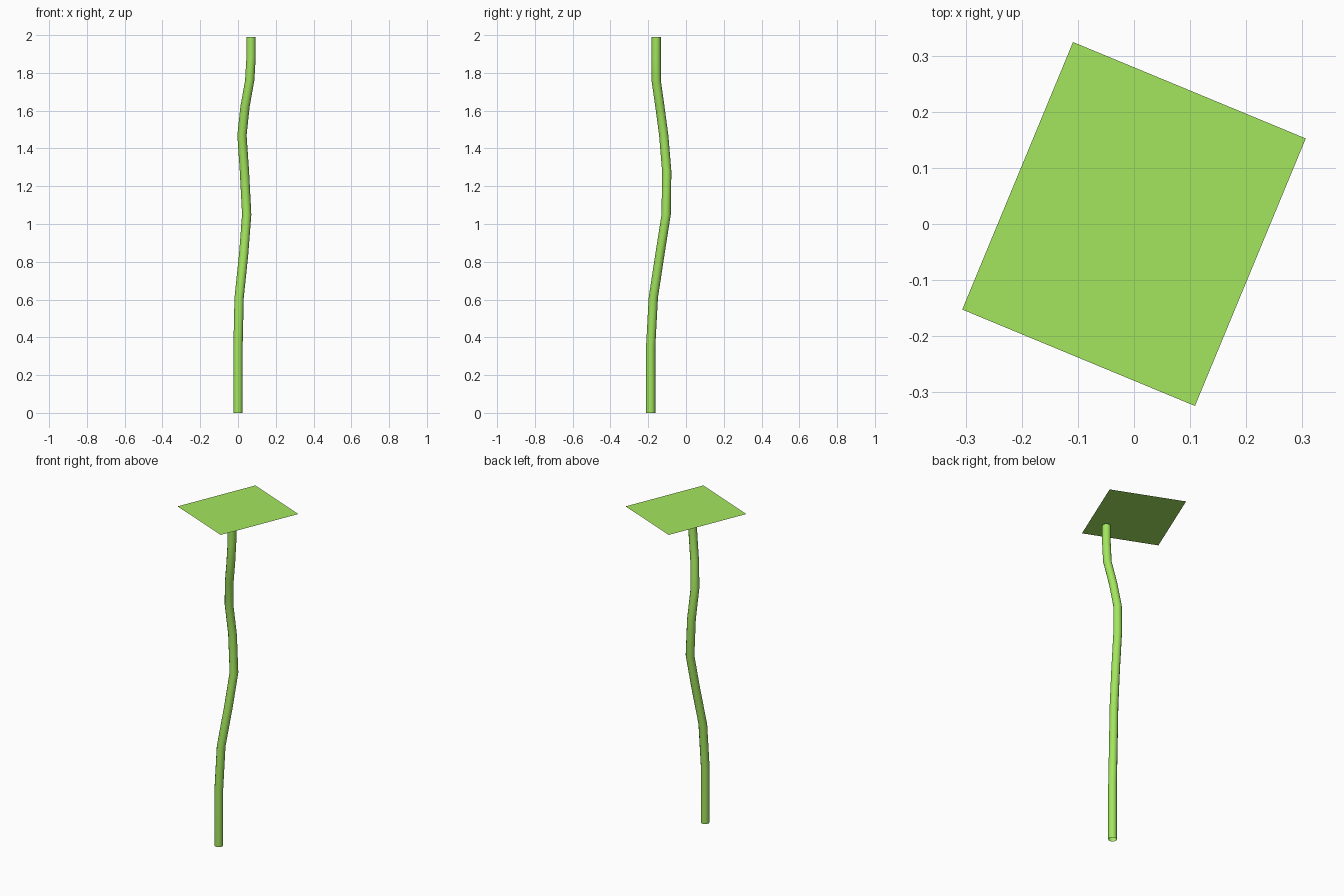
import bpy, bmesh, math
from mathutils import Matrix

cube = bpy.data.objects.get("Cube")
if cube:
    bpy.data.objects.remove(cube, do_unlink=True)

# Single leaf green for the whole plant
green = bpy.data.materials.new("leaf_green")
green.use_nodes = True
colour = (0.366, 0.79, 0.112, 1)
green.diffuse_color = colour
green.node_tree.nodes["Principled BSDF"].inputs["Base Color"].default_value = colour


def make_object(name, bm):
    mesh = bpy.data.meshes.new(name)
    bm.to_mesh(mesh)
    bm.free()
    mesh.materials.append(green)
    obj = bpy.data.objects.new(name, mesh)
    bpy.context.collection.objects.link(obj)
    return obj


# Stem: open-ended tube through a gently wandering path
PATH = [(0, -0.187, 0), (0, -0.187, 0.35), (0.006, -0.173, 0.61),
        (0.03, -0.138, 0.84), (0.046, -0.105, 1.05), (0.034, -0.102, 1.28),
        (0.021, -0.118, 1.47), (0.037, -0.138, 1.62), (0.062, -0.158, 1.76),
        (0.069, -0.158, 1.88), (0.069, -0.158, 1.99)]
SIDES = 12
RADIUS = 0.0245

bm = bmesh.new()
rings = []
for x, y, z in PATH:
    angles = [math.tau * i / SIDES for i in range(SIDES)]
    rings.append([bm.verts.new((x + RADIUS * math.cos(a),
                                y + RADIUS * math.sin(a), z)) for a in angles])
for low, high in zip(rings, rings[1:]):
    for i in range(SIDES):
        j = (i + 1) % SIDES
        face = bm.faces.new((low[i], low[j], high[j], high[i]))
        face.smooth = True
make_object("stem", bm)

# Leaf card: one flat rectangle, turned about the vertical
bm = bmesh.new()
bmesh.ops.create_grid(bm, x_segments=1, y_segments=1, size=0.5)
bmesh.ops.scale(bm, vec=(0.449, 0.516, 1), verts=bm.verts)
bmesh.ops.rotate(bm, matrix=Matrix.Rotation(math.radians(-22.5), 3, 'Z'), verts=bm.verts)
bmesh.ops.translate(bm, vec=(0, 0, 2), verts=bm.verts)
make_object("leaf_card", bm)
